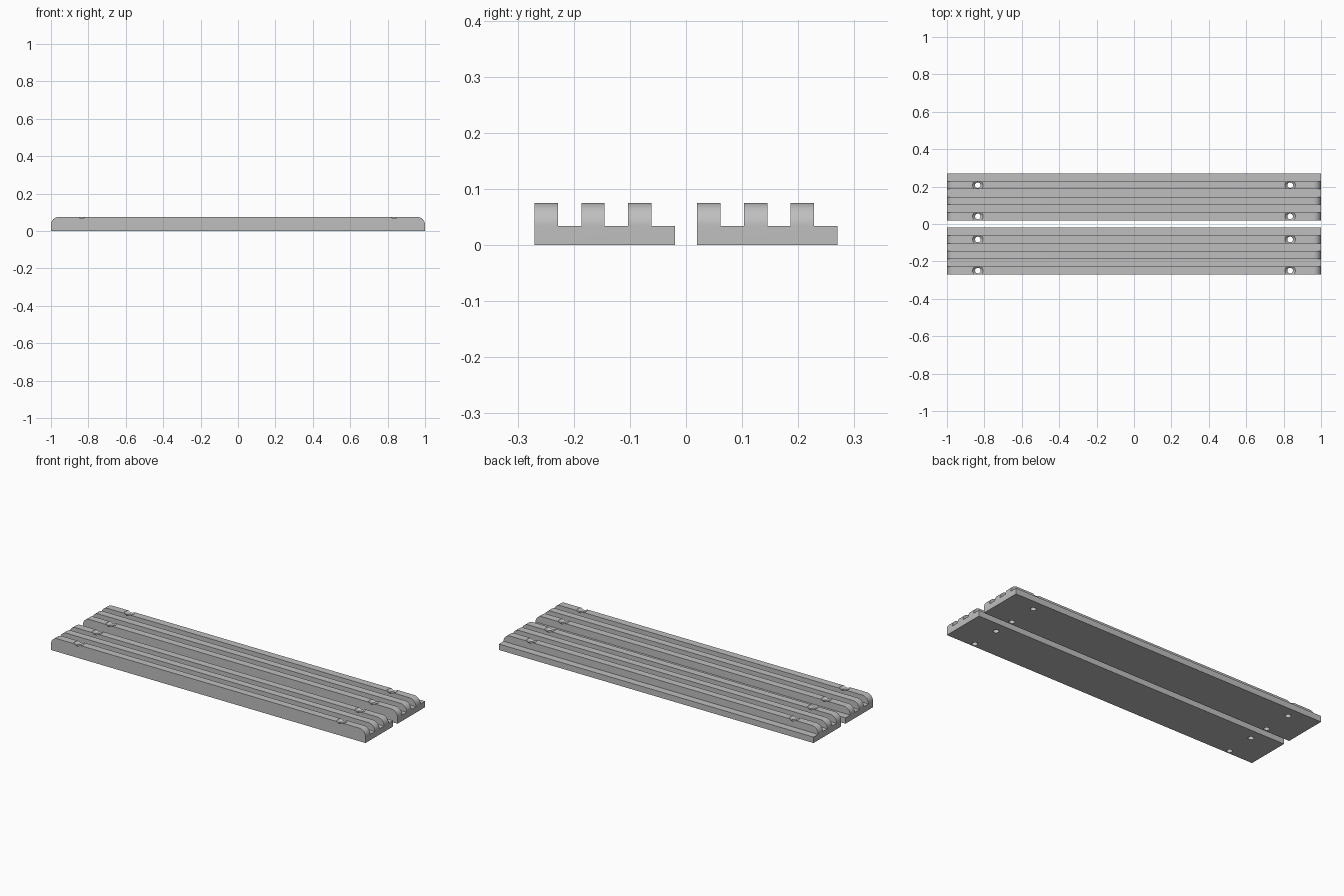
import bpy, bmesh, math

if "Cube" in bpy.data.objects:
    bpy.data.objects.remove(bpy.data.objects["Cube"])

LENGTH, WIDTH, FLOOR, TOP = 2.0, 0.25, 0.034, 0.075
RIB = WIDTH / 6           # ribs and grooves share one width
HOLE_X = 0.835

grey = bpy.data.materials.new("light grey")
grey.diffuse_color = (0.52, 0.52, 0.52, 1)
grey.use_nodes = True
grey.node_tree.nodes["Principled BSDF"].inputs["Base Color"].default_value = grey.diffuse_color


def prism(name, points, offset):
    """Extrude a closed 3D outline along an offset vector."""
    bm = bmesh.new()
    face = bm.faces.new([bm.verts.new(p) for p in points])
    new = bmesh.ops.extrude_face_region(bm, geom=[face])["geom"]
    bmesh.ops.translate(bm, vec=offset, verts=[v for v in new if isinstance(v, bmesh.types.BMVert)])
    bmesh.ops.recalc_face_normals(bm, faces=bm.faces)
    return finish(bm, name)


def lathe(name, profile, x, y, sides=32):
    """Closed round solid from (radius, z) rings, bottom to top."""
    bm = bmesh.new()
    rings = [[bm.verts.new((x + r * math.cos(a), y + r * math.sin(a), z))
              for a in (math.tau * i / sides for i in range(sides))] for r, z in profile]
    for low, high in zip(rings, rings[1:]):
        for i in range(sides):
            j = (i + 1) % sides
            bm.faces.new((low[i], low[j], high[j], high[i]))
    bm.faces.new(rings[0][::-1])
    bm.faces.new(rings[-1])
    return finish(bm, name)


def finish(bm, name):
    mesh = bpy.data.meshes.new(name)
    bm.to_mesh(mesh)
    bm.free()
    mesh.materials.append(grey)
    obj = bpy.data.objects.new(name, mesh)
    bpy.context.collection.objects.link(obj)
    return obj


def boolean(obj, cutter, operation):
    """Apply a boolean and discard the cutter."""
    cutter.hide_render = True
    bpy.context.view_layer.objects.active = obj
    mod = obj.modifiers.new("cut", "BOOLEAN")
    mod.operation, mod.solver, mod.object = operation, "EXACT", cutter
    bpy.ops.object.modifier_apply(modifier=mod.name)
    bpy.data.objects.remove(cutter)


def plank(name, y0):
    # Ribbed cross-section: three ribs, each followed by a groove
    section = [(y0 + WIDTH, 0), (y0, 0)]
    for k in range(3):
        a = y0 + 2 * k * RIB
        section += [(a, TOP), (a + RIB, TOP), (a + RIB, FLOOR), (a + 2 * RIB, FLOOR)]
        if k < 2:
            continue
    half = LENGTH / 2
    obj = prism(name, [(-half, y, z) for y, z in section], (LENGTH, 0, 0))

    # Rounded rib ends
    r = TOP - FLOOR
    arc = [(half - r + r * math.cos(t), FLOOR + r * math.sin(t))
           for t in (math.pi / 2 * i / 12 for i in range(13))]
    for s in (-1, 1):
        corner = arc + [(half - r, TOP + 0.05), (half + 0.05, TOP + 0.05), (half + 0.05, FLOOR)]
        cutter = prism("end_cutter", [(s * x, y0 - 0.05, z) for x, z in corner],
                       (0, WIDTH + 0.1, 0))
        boolean(obj, cutter, "DIFFERENCE")

    # Countersunk screw holes in the two outer ribs
    for x in (-HOLE_X, HOLE_X):
        for k in (0, 4):
            y = y0 + (k + 0.5) * RIB
            screw = [(0.015, -0.05), (0.015, TOP - 0.013), (0.028, TOP), (0.028, TOP + 0.05)]
            boolean(obj, lathe("hole_cutter", screw, x, y), "DIFFERENCE")

    bpy.ops.object.select_all(action="DESELECT")
    obj.select_set(True)
    bpy.context.view_layer.objects.active = obj
    bpy.ops.object.shade_smooth_by_angle(angle=math.radians(30))


plank("front_plank", -0.27)
plank("back_plank", 0.02)
